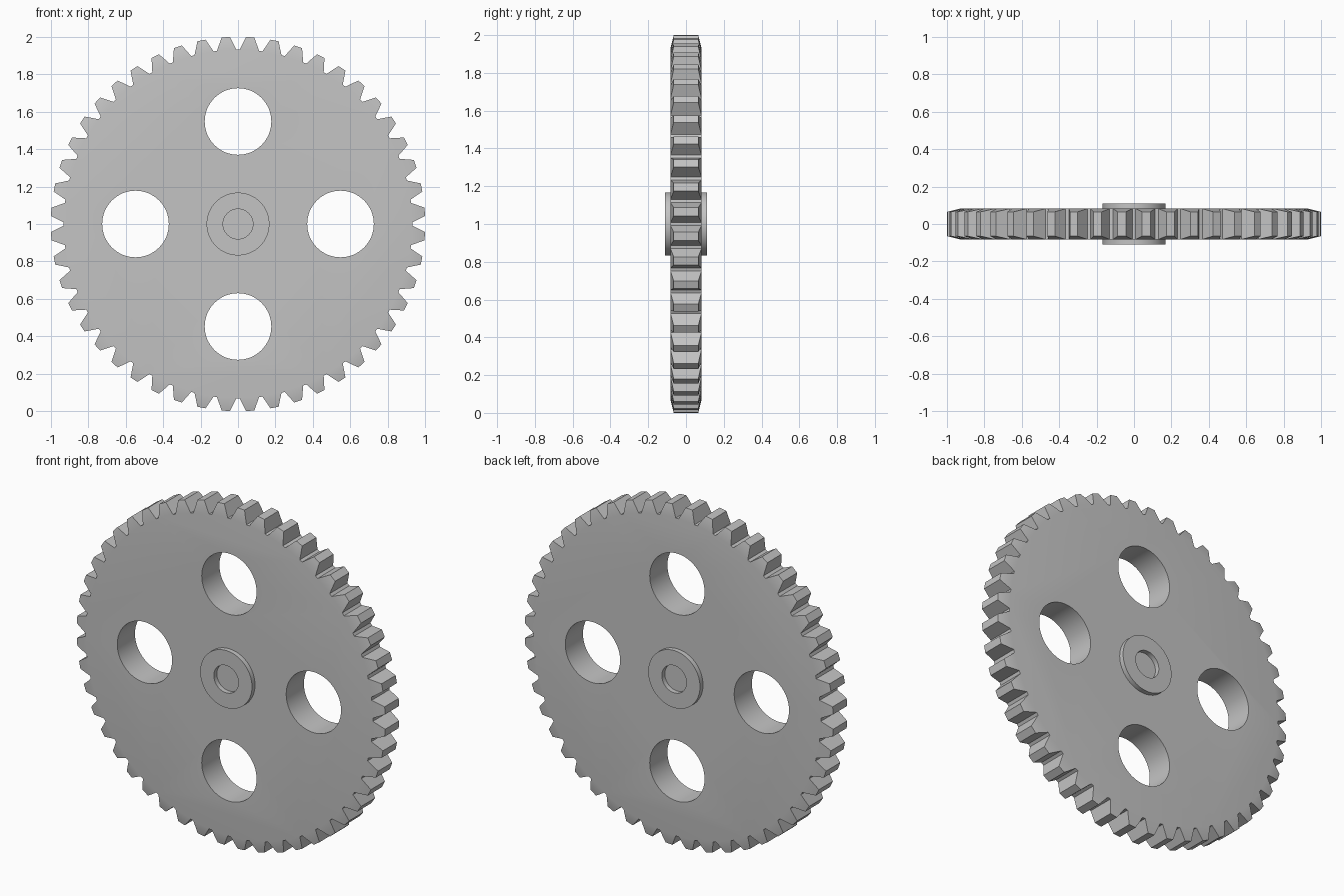
import bpy, bmesh
from math import sin, cos, pi, tau, radians
from mathutils import Matrix, Vector

cube = bpy.data.objects.get("Cube")
if cube:
    bpy.data.objects.remove(cube)

TEETH = 48
ROOT, TIP = 0.932, 1.001          # radii of tooth root and tip
HALF, TIP_HALF = 0.082, 0.065     # half thickness at root and tip
BASE_W, TIP_W = 0.052, 0.022      # half widths of a tooth

grey = bpy.data.materials.new("plain grey")
grey.use_nodes = True
colour = (0.55, 0.55, 0.55, 1)
grey.diffuse_color = colour
grey.node_tree.nodes["Principled BSDF"].inputs["Base Color"].default_value = colour


def make_object(name, bm):
    bmesh.ops.recalc_face_normals(bm, faces=bm.faces)
    mesh = bpy.data.meshes.new(name)
    bm.to_mesh(mesh)
    bm.free()
    mesh.materials.append(grey)
    obj = bpy.data.objects.new(name, mesh)
    bpy.context.collection.objects.link(obj)
    return obj


def polar(radius, angle, y):
    return Vector((radius * cos(angle), y, 1 + radius * sin(angle)))


def smooth(obj):
    bpy.ops.object.select_all(action='DESELECT')
    obj.select_set(True)
    bpy.context.view_layer.objects.active = obj
    bpy.ops.object.shade_smooth_by_angle(angle=radians(20))


# Toothed wheel: each tooth tapers to its tip both along and across the rim
bm = bmesh.new()
front, back, teeth = [], [], []
for i in range(TEETH):
    mid = tau * (i + 0.5) / TEETH
    outline = [(ROOT, -BASE_W / ROOT, HALF), (TIP, -TIP_W, TIP_HALF),
               (TIP, TIP_W, TIP_HALF), (ROOT, BASE_W / ROOT, HALF)]
    f = [bm.verts.new(polar(r, mid + a, -y)) for r, a, y in outline]
    b = [bm.verts.new(polar(r, mid + a, y)) for r, a, y in outline]
    bm.faces.new(f)
    bm.faces.new(b[::-1])
    for j in range(3):
        bm.faces.new((f[j], f[j + 1], b[j + 1], b[j]))
    front += [f[0], f[3]]
    back += [b[0], b[3]]
    teeth.append((f, b))
for i, (f, b) in enumerate(teeth):
    nf, nb = teeth[(i + 1) % TEETH]
    bm.faces.new((f[3], nf[0], nb[0], b[3]))
bm.faces.new(front)
bm.faces.new(back[::-1])
wheel = make_object("toothed_wheel", bm)

# Four round lightening holes
bm = bmesh.new()
for k in range(4):
    place = Matrix.Translation(polar(0.548, k * pi / 2, 0)) @ Matrix.Rotation(pi / 2, 4, 'X')
    bmesh.ops.create_cone(bm, cap_ends=True, segments=64, radius1=0.178,
                          radius2=0.178, depth=0.5, matrix=place)
cutter = make_object("hole_cutter", bm)
cutter.hide_render = True
cut = wheel.modifiers.new("holes", 'BOOLEAN')
cut.operation = 'DIFFERENCE'
cut.solver = 'EXACT'
cut.object = cutter
bpy.context.view_layer.objects.active = wheel
bpy.ops.object.modifier_apply(modifier=cut.name)
bpy.data.objects.remove(cutter)
smooth(wheel)

# Raised hub ring on each side, with a shallow round recess
for name, side in (("front_hub", -1), ("back_hub", 1)):
    bm = bmesh.new()
    section = [(0.168, 0.07), (0.168, 0.11), (0.08, 0.11), (0.08, 0.07)]
    rings = [[bm.verts.new(polar(r, tau * k / 64, side * y)) for k in range(64)]
             for r, y in section]
    for ring, following in zip(rings, rings[1:] + rings[:1]):
        for k in range(64):
            n = (k + 1) % 64
            bm.faces.new((ring[k], ring[n], following[n], following[k]))
    smooth(make_object(name, bm))
